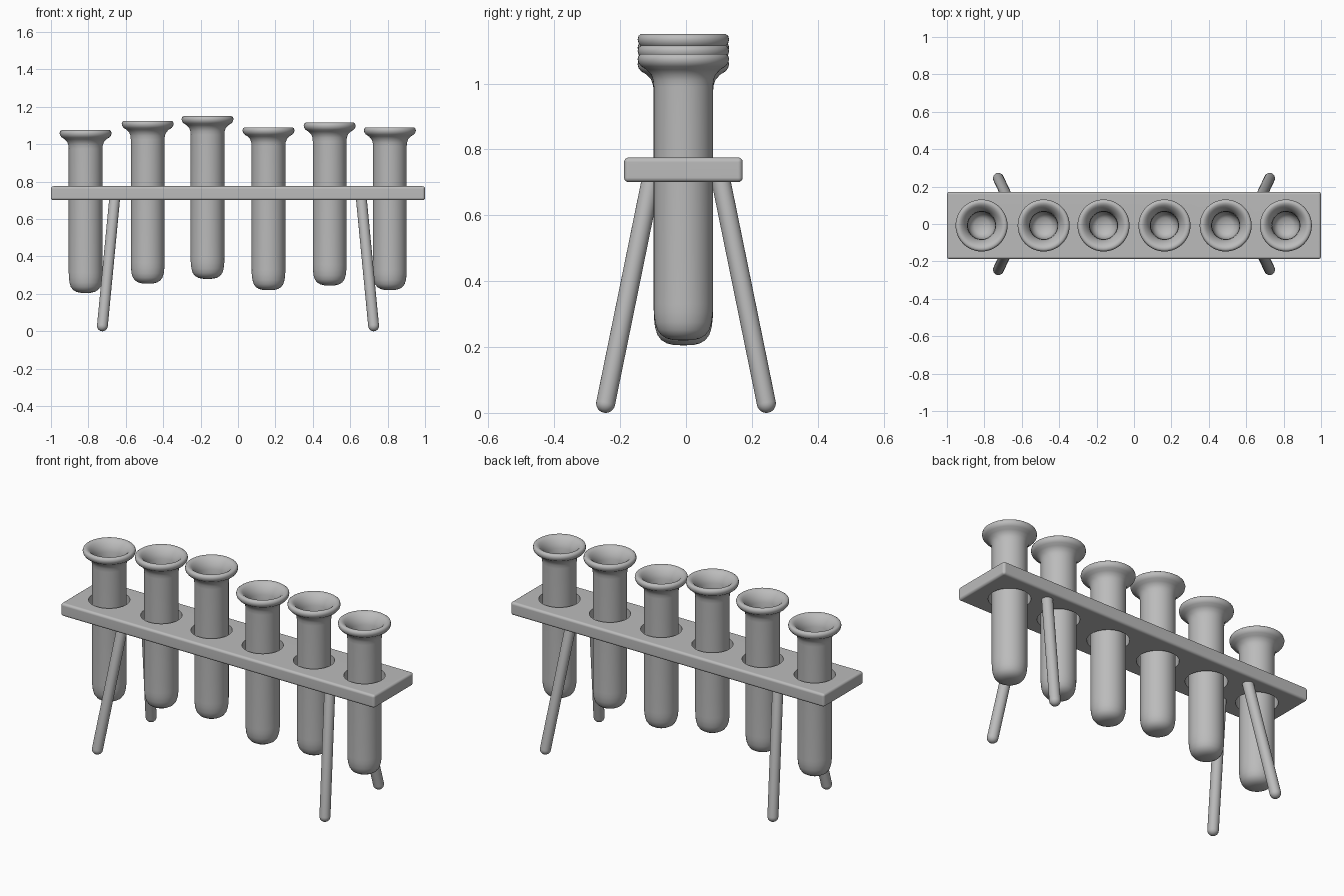
import bpy, bmesh, math
from mathutils import Vector, Matrix

if "Cube" in bpy.data.objects:
    bpy.data.objects.remove(bpy.data.objects["Cube"])

grey = bpy.data.materials.new("plain grey")
grey.diffuse_color = (0.5, 0.5, 0.5, 1)
grey.use_nodes = True
grey.node_tree.nodes["Principled BSDF"].inputs["Base Color"].default_value = grey.diffuse_color

TUBE_R, HOLE_R, YC = 0.09, 0.108, -0.008
# x centre and top height of each tube
TUBES = [(-0.815, 1.075), (-0.483, 1.125), (-0.163, 1.15),
         (0.163, 1.09), (0.49, 1.115), (0.812, 1.09)]
LENGTH = 0.87


def make(name, bm):
    bmesh.ops.recalc_face_normals(bm, faces=bm.faces)
    me = bpy.data.meshes.new(name)
    bm.to_mesh(me)
    bm.free()
    me.materials.append(grey)
    ob = bpy.data.objects.new(name, me)
    bpy.context.collection.objects.link(ob)
    return ob


def smooth(ob, deg=40):
    bpy.ops.object.select_all(action='DESELECT')
    ob.select_set(True)
    bpy.context.view_layer.objects.active = ob
    bpy.ops.object.shade_smooth_by_angle(angle=math.radians(deg))


def lathe(name, profile, steps=48):
    """Spin an (r, z) profile about z."""
    bm = bmesh.new()
    vs = [bm.verts.new((r, 0, z)) for r, z in profile]
    es = [bm.edges.new(p) for p in zip(vs, vs[1:])]
    bmesh.ops.spin(bm, geom=vs + es, cent=(0, 0, 0), axis=(0, 0, 1),
                   angle=2 * math.pi, steps=steps)
    bmesh.ops.remove_doubles(bm, verts=bm.verts, dist=1e-5)
    return make(name, bm)


# rack board: rounded slab with six through holes
bm = bmesh.new()
bmesh.ops.create_cube(bm, size=1, matrix=Matrix.Translation((0, YC, 0.738))
                      @ Matrix.Diagonal((2.0, 0.36, 0.075, 1)))
bmesh.ops.bevel(bm, geom=bm.edges[:], offset=0.014, segments=4,
                profile=0.5, affect='EDGES')
board = make("rack_board", bm)

bm = bmesh.new()
for x, _ in TUBES:
    bmesh.ops.create_cone(bm, cap_ends=True, segments=48, radius1=HOLE_R,
                          radius2=HOLE_R, depth=0.3,
                          matrix=Matrix.Translation((x, YC, 0.738)))
cutter = make("hole_cutter", bm)
cutter.hide_render = True
mod = board.modifiers.new("holes", 'BOOLEAN')
mod.operation, mod.solver, mod.object = 'DIFFERENCE', 'EXACT', cutter
bpy.context.view_layer.objects.active = board
bpy.ops.object.modifier_apply(modifier="holes")
bpy.data.objects.remove(cutter)
smooth(board)
board.modifiers.new("even shading", 'WEIGHTED_NORMAL').keep_sharp = True

# test tubes: hollow, rounded bottom, flared lip
L = LENGTH
outer = [(0, 0), (0.03, 0.001), (0.05, 0.006), (0.067, 0.016), (0.079, 0.032),
         (0.086, 0.055), (0.0895, 0.085), (TUBE_R, 0.11), (TUBE_R, L - 0.10),
         (0.092, L - 0.08), (0.098, L - 0.063), (0.112, L - 0.048),
         (0.128, L - 0.038), (0.136, L - 0.028), (0.139, L - 0.016),
         (0.136, L - 0.005), (0.129, L)]
inner = [(0.117, L - 0.001), (0.106, L - 0.008), (0.095, L - 0.02),
         (0.083, L - 0.038), (0.076, L - 0.06), (0.073, L - 0.10),
         (0.073, 0.11), (0.07, 0.07), (0.06, 0.04), (0.04, 0.023), (0, 0.018)]
for i, (x, top) in enumerate(TUBES):
    tube = lathe(f"test_tube_{i + 1}", outer + inner)
    tube.location = (x, YC, top - LENGTH)
    smooth(tube, 60)

# splayed legs: round rods with domed feet
R = 0.029
dome = [(R * math.sin(a), R - R * math.cos(a))
        for a in (math.radians(15 * k) for k in range(7))]
for sx, side in ((-1, "left"), (1, "right")):
    for sy, end in ((-1, "front"), (1, "back")):
        foot = Vector((sx * 0.725, sy * 0.244, R))
        head = Vector((sx * 0.657, sy * 0.1, 0.735))
        axis = head - foot
        leg = lathe(f"{end}_{side}_leg",
                    dome + [(R, axis.length + R), (0, axis.length + R)], 24)
        d = axis.normalized()
        leg.rotation_euler = d.to_track_quat('Z', 'Y').to_euler()
        leg.location = foot - d * R
        smooth(leg)
